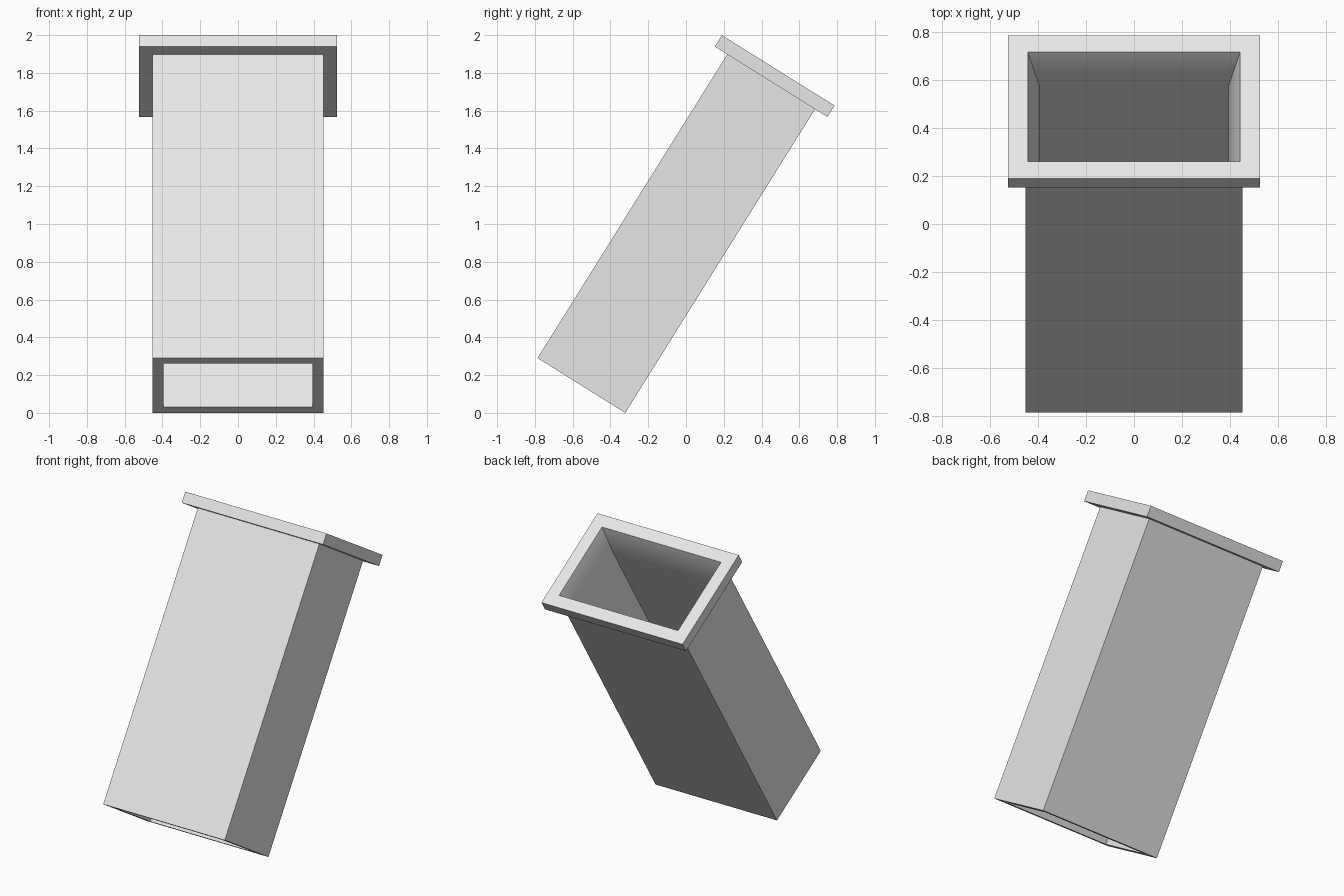
import bpy, bmesh, math
from mathutils import Matrix

cube = bpy.data.objects.get("Cube")
if cube:
    bpy.data.objects.remove(cube, do_unlink=True)

# Material
grey = bpy.data.materials.new("light_grey")
grey.use_nodes = True
colour = (0.8, 0.8, 0.8, 1.0)
grey.diffuse_color = colour
grey.node_tree.nodes["Principled BSDF"].inputs["Base Color"].default_value = colour

# Main sizes along the tilted axis
TILT = math.radians(32)
LENGTH = 1.967
FLANGE = 0.071
FLARE = 0.18

# Rectangular rings (half width, half depth, height), from the outside round to the inside
outer, flange = (0.452, 0.274), (0.525, 0.3515)
mouth, bore = (0.4425, 0.269), (0.395, 0.217)
rings = [
    (*outer, 0),
    (*outer, LENGTH - FLANGE),
    (*flange, LENGTH - FLANGE),
    (*flange, LENGTH),
    (*mouth, LENGTH),
    (*bore, LENGTH - FLARE),
    (*bore, 0),
]

# Hollow duct with a flange and a flared mouth, open at both ends
bm = bmesh.new()
loops = [[bm.verts.new((sx * w, sy * d, z))
          for sx, sy in ((-1, -1), (1, -1), (1, 1), (-1, 1))]
         for w, d, z in rings]
for i, a in enumerate(loops):
    b = loops[(i + 1) % len(loops)]
    for j in range(4):
        k = (j + 1) % 4
        bm.faces.new((a[j], a[k], b[k], b[j]))
bmesh.ops.recalc_face_normals(bm, faces=bm.faces)

# Lean the duct backwards and stand it on its lower edge
place = Matrix.Translation((0, -0.554, outer[1] * math.sin(TILT)))
bm.transform(place @ Matrix.Rotation(-TILT, 4, "X"))

mesh = bpy.data.meshes.new("flanged_duct")
bm.to_mesh(mesh)
bm.free()
mesh.materials.append(grey)
duct = bpy.data.objects.new("flanged_duct", mesh)
bpy.context.collection.objects.link(duct)

# Soft blend at the flare, crisp edges elsewhere
bpy.ops.object.select_all(action="DESELECT")
duct.select_set(True)
bpy.context.view_layer.objects.active = duct
bpy.ops.object.shade_smooth_by_angle(angle=math.radians(30))
weighted = duct.modifiers.new("weighted_normals", "WEIGHTED_NORMAL")
weighted.keep_sharp = True
